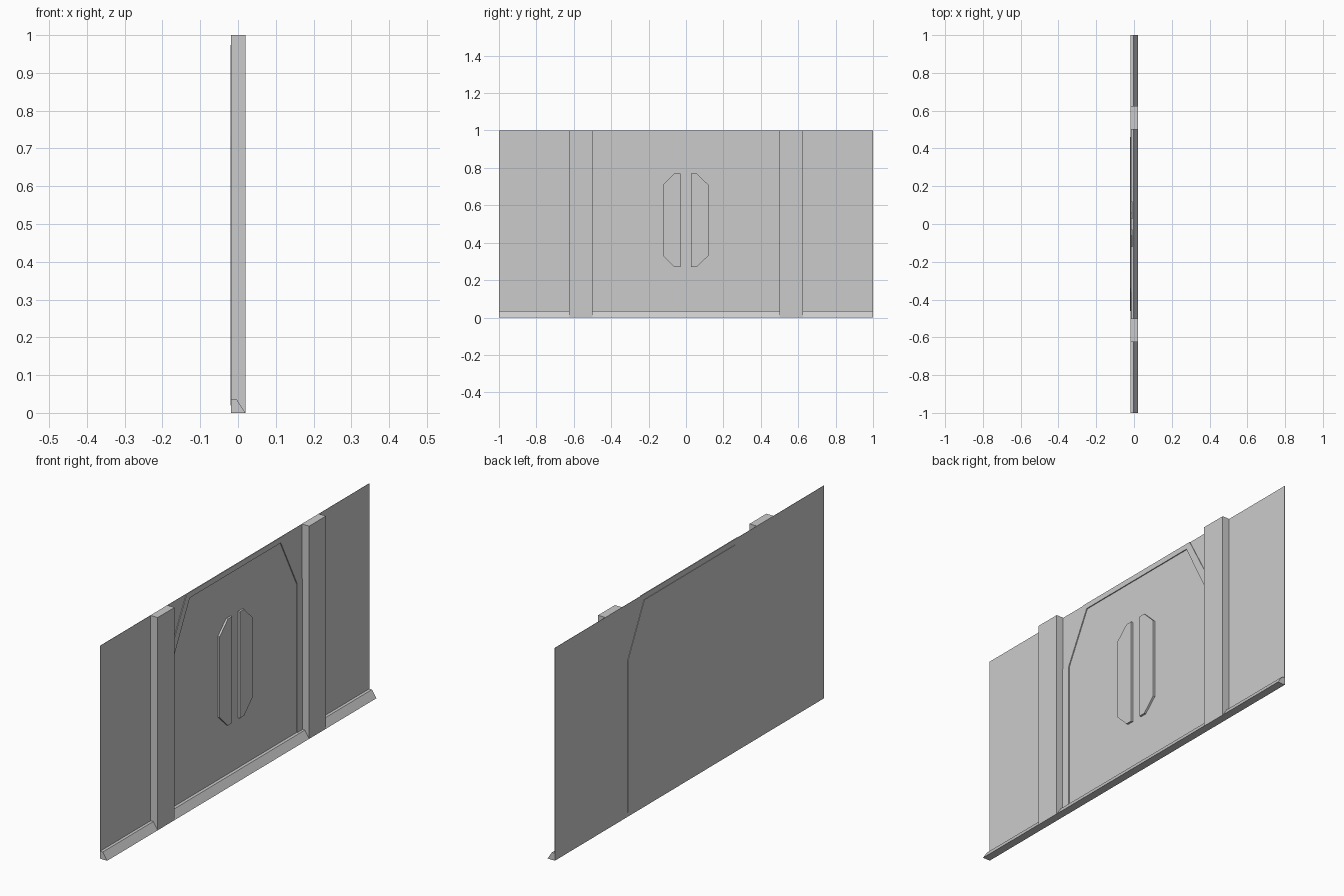
import bpy, bmesh

if "Cube" in bpy.data.objects:
    bpy.data.objects.remove(bpy.data.objects["Cube"])


def slab(name, outline, x0, x1, centre=0.0):
    """Extrude a (y, z) half outline from x0 to x1 and mirror it across y = centre."""
    bm = bmesh.new()
    face = bm.faces.new([bm.verts.new((x0, y, z)) for y, z in outline])
    ext = bmesh.ops.extrude_face_region(bm, geom=[face], use_keep_orig=True)
    for v in ext["geom"]:
        if isinstance(v, bmesh.types.BMVert):
            v.co.x = x1
    # Remove the faces lying on the mirror seam
    seam = [f for f in bm.faces if all(abs(v.co.y) < 1e-6 for v in f.verts)]
    bmesh.ops.delete(bm, geom=seam, context='FACES_ONLY')
    return finish(name, bm, centre)


def finish(name, bm, centre=0.0):
    bmesh.ops.recalc_face_normals(bm, faces=bm.faces[:])
    mesh = bpy.data.meshes.new(name)
    bm.to_mesh(mesh)
    bm.free()
    obj = bpy.data.objects.new(name, mesh)
    bpy.context.collection.objects.link(obj)
    obj.location.y = centre
    mod = obj.modifiers.new("mirror", 'MIRROR')
    mod.use_axis = (False, True, False)
    mod.use_clip = True
    return obj


def rail(name, y0, y1):
    """Sloped skirting between two y positions, mirrored."""
    profile = [(-0.018, 0), (0.02, 0), (-0.003, 0.035), (-0.018, 0.035)]
    bm = bmesh.new()
    a = [bm.verts.new((x, y0, z)) for x, z in profile]
    b = [bm.verts.new((x, y1, z)) for x, z in profile]
    for i in range(4):
        j = (i + 1) % 4
        bm.faces.new((a[i], a[j], b[j], b[i]))
    if y0 > 0:
        bm.faces.new(a)
    bm.faces.new(b)
    return finish(name, bm)


# Door opening, half outline from bottom centre to top centre
opening = [(0, 0.02), (0.46, 0.02), (0.46, 0.735), (0.338, 0.974), (0, 0.974)]

# Thin wall with the door opening
slab("wall", [(0, 1), (1, 1), (1, 0), (0, 0)] + opening, -0.0185, -0.017)

# Raised door frame with cut upper corners
slab("door_frame", [(0, 1), (0.36, 1), (0.5, 0.74), (0.5, 0), (0, 0)] + opening,
     -0.017, -0.014)

# Recessed door panel, standing slightly proud on the back
slab("door_panel", opening, -0.0205, -0.0185)

# Pair of chamfered handles
slab("door_handles", [(0.028, 0.27), (0.06, 0.27), (0.121, 0.33), (0.121, 0.71),
                      (0.06, 0.77), (0.028, 0.77)], -0.0185, -0.009, centre=-0.002)

# Full-height pillars either side of the door
slab("pillars", [(0.5, 0), (0.625, 0), (0.625, 1), (0.5, 1)], -0.0185, 0.02)

# Sloped skirting along the floor
rail("centre_skirting", 0, 0.5)
rail("side_skirting", 0.625, 1)
